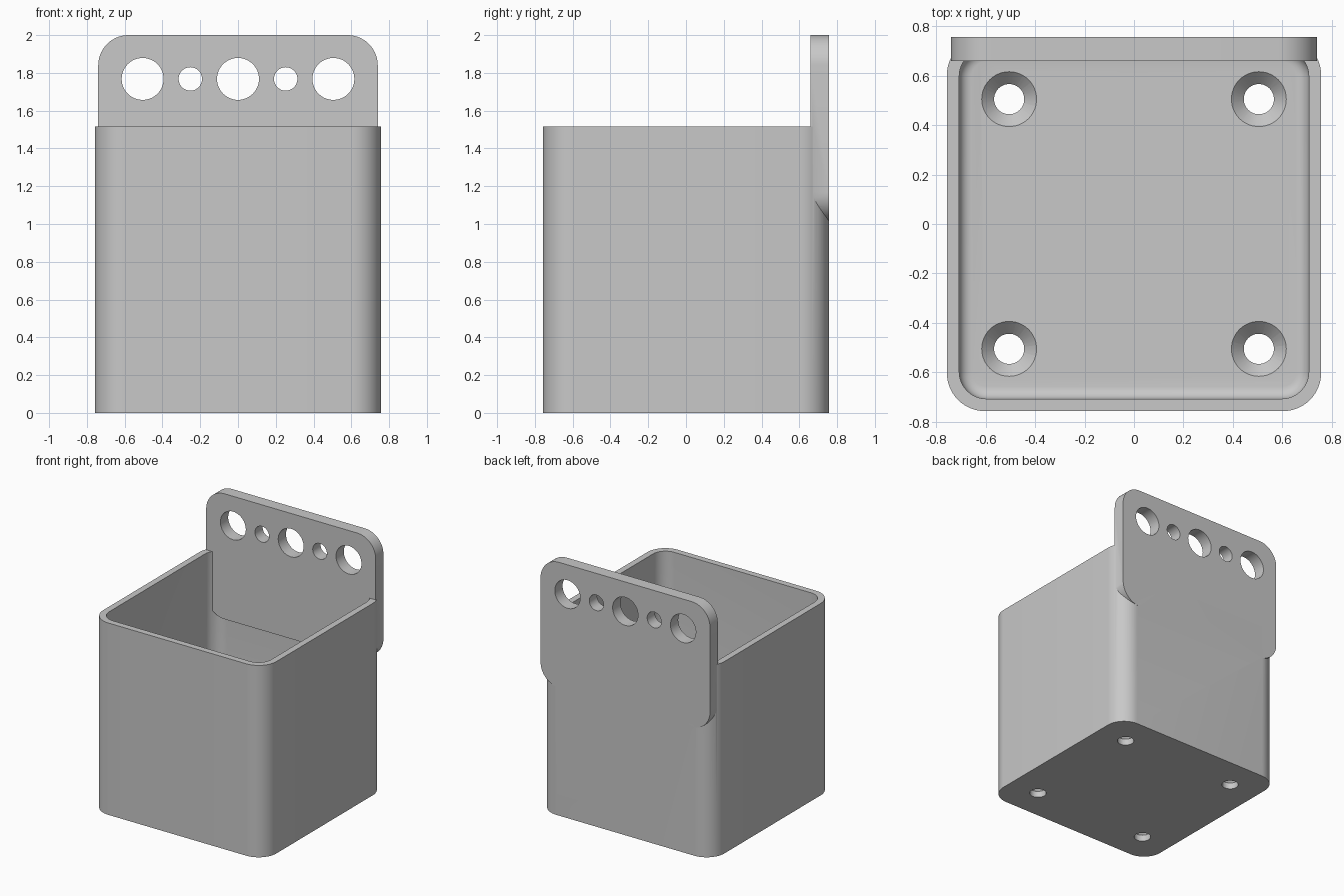
import bpy, bmesh, math
from mathutils import Matrix

cube = bpy.data.objects.get("Cube")
if cube:
    bpy.data.objects.remove(cube)

HALF, HEIGHT, WALL, FLOOR = 0.757, 1.515, 0.05, 0.10
PLATE_FRONT, PLATE_LOW, PLATE_HALF = 0.66, 1.01, 0.74

grey = bpy.data.materials.new("warm_free_grey")
grey.name = "plain_grey"
grey.use_nodes = True
grey.diffuse_color = (0.58, 0.58, 0.58, 1)
grey.node_tree.nodes["Principled BSDF"].inputs["Base Color"].default_value = grey.diffuse_color


def finish(bm, name):
    bmesh.ops.recalc_face_normals(bm, faces=bm.faces)
    mesh = bpy.data.meshes.new(name)
    bm.to_mesh(mesh)
    bm.free()
    mesh.materials.append(grey)
    obj = bpy.data.objects.new(name, mesh)
    bpy.context.collection.objects.link(obj)
    return obj


def rounded_block(name, low, high, axis, radius, floor_fillet=0):
    """Box whose edges along one axis are rounded, optionally with a filleted underside."""
    bm = bmesh.new()
    bmesh.ops.create_cube(bm, size=1)
    for v in bm.verts:
        v.co = [high[i] if v.co[i] > 0 else low[i] for i in range(3)]
    edges = [e for e in bm.edges
             if abs((e.verts[0].co - e.verts[1].co).normalized()[axis]) > 0.9]
    bmesh.ops.bevel(bm, geom=edges, offset=radius, segments=14, profile=0.5, affect='EDGES')
    if floor_fillet:
        rim = [e for e in bm.edges if all(abs(v.co.z - low[2]) < 1e-5 for v in e.verts)]
        bmesh.ops.bevel(bm, geom=rim, offset=floor_fillet, segments=6, profile=0.5, affect='EDGES')
    return finish(bm, name)


def cone(name, centre, r_low, r_high, depth, rotation=None):
    bm = bmesh.new()
    bmesh.ops.create_cone(bm, cap_ends=True, segments=48, radius1=r_low, radius2=r_high,
                          depth=depth, matrix=Matrix.Translation(centre) @ (rotation or Matrix()))
    return finish(bm, name)


def combine(target, tool, operation):
    """Apply a boolean and discard the tool."""
    mod = target.modifiers.new(operation.lower(), 'BOOLEAN')
    mod.operation, mod.object, mod.solver = operation, tool, 'EXACT'
    bpy.context.view_layer.objects.active = target
    bpy.ops.object.modifier_apply(modifier=mod.name)
    bpy.data.objects.remove(tool)


# Open box with a filleted cavity
holder = rounded_block("holder", (-HALF, -HALF, 0), (HALF, HALF, HEIGHT), 2, 0.155)
inner = HALF - WALL
cavity = rounded_block("cavity_cutter", (-inner, -inner, FLOOR), (inner, inner, 1.8), 2, 0.11, 0.05)
combine(holder, cavity, 'DIFFERENCE')

# Mounting plate on the back wall
plate = rounded_block("mounting_plate", (-PLATE_HALF, PLATE_FRONT, PLATE_LOW),
                      (PLATE_HALF, HALF, 2), 1, 0.16)
combine(holder, plate, 'UNION')

# Row of holes through the plate
for i in range(-2, 3):
    radius = 0.062 if i % 2 else 0.111
    hole = cone("plate_hole_cutter", (i * 0.2525, 0.7, 1.768), radius, radius, 0.4,
                Matrix.Rotation(math.pi / 2, 4, 'X'))
    combine(holder, hole, 'DIFFERENCE')

# Countersunk holes in the floor
for x in (-0.505, 0.505):
    for y in (-0.505, 0.505):
        combine(holder, cone("drill_cutter", (x, y, 0), 0.061, 0.061, 0.3), 'DIFFERENCE')
        combine(holder, cone("countersink_cutter", (x, y, FLOOR - 0.02), 0.041, 0.141, 0.1),
                'DIFFERENCE')

# Smooth shading with sharp edges kept
bpy.ops.object.select_all(action='DESELECT')
holder.select_set(True)
bpy.context.view_layer.objects.active = holder
bpy.ops.object.shade_smooth_by_angle(angle=math.radians(30))
